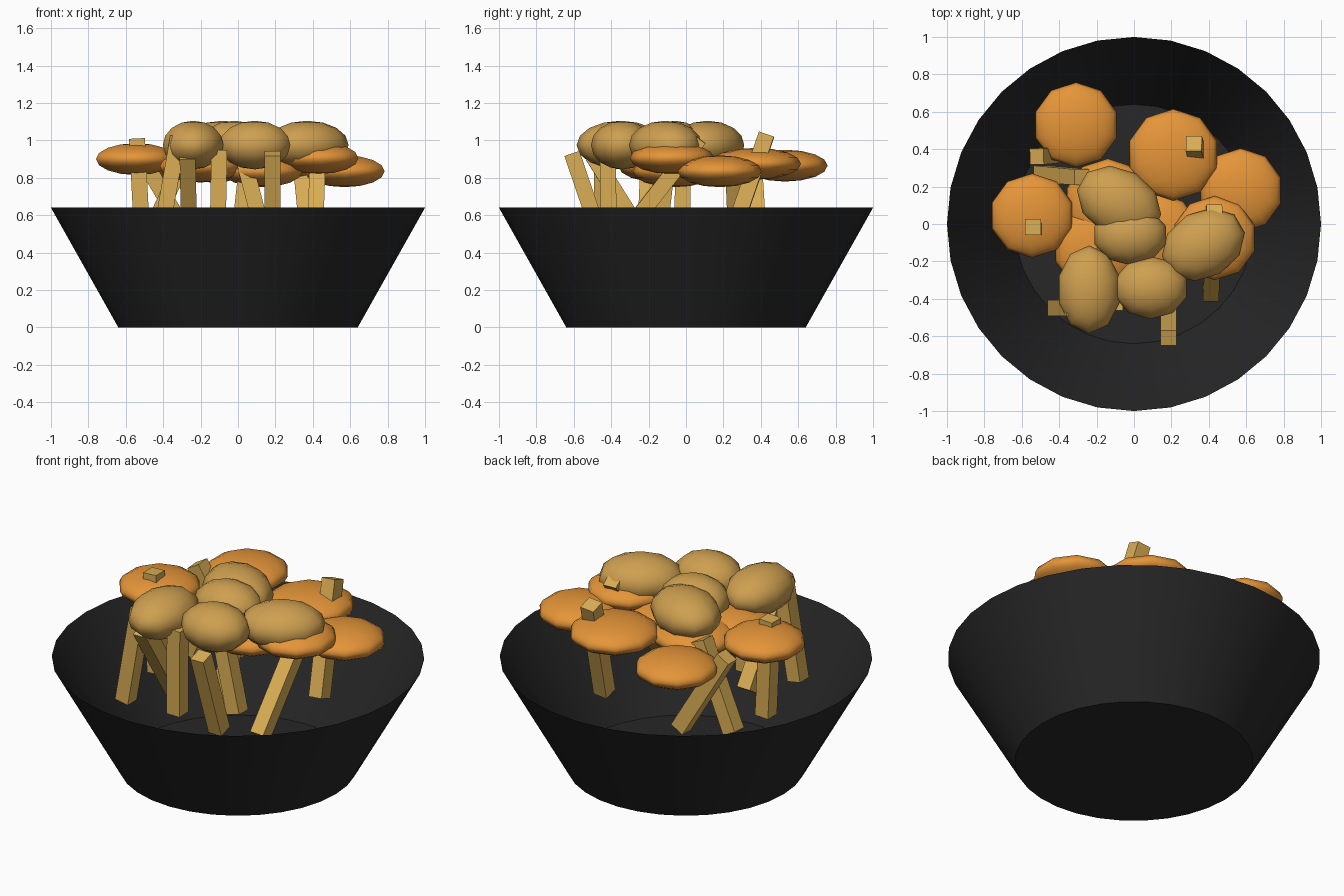
import bpy, bmesh, math
from mathutils import Vector, Matrix

if "Cube" in bpy.data.objects:
    bpy.data.objects.remove(bpy.data.objects["Cube"])


def material(name, rgb):
    m = bpy.data.materials.new(name)
    m.diffuse_color = (*rgb, 1)
    m.use_nodes = True
    m.node_tree.nodes["Principled BSDF"].inputs["Base Color"].default_value = m.diffuse_color
    return m


DARK = material("bowl_black", (0.02, 0.02, 0.02))
ORANGE = material("orange_crust", (0.78, 0.30, 0.04))
TAN = material("tan_crust", (0.62, 0.35, 0.08))
YELLOW = material("fry_yellow", (0.70, 0.42, 0.09))


def add(name, bm, mat, smooth=None):
    me = bpy.data.meshes.new(name)
    bm.to_mesh(me)
    bm.free()
    me.materials.append(mat)
    ob = bpy.data.objects.new(name, me)
    bpy.context.collection.objects.link(ob)
    if smooth is not None:
        bpy.ops.object.select_all(action='DESELECT')
        ob.select_set(True)
        bpy.context.view_layer.objects.active = ob
        bpy.ops.object.shade_smooth_by_angle(angle=math.radians(smooth))
    return ob


def ellipsoid(name, loc, radii, rot, mat):
    bm = bmesh.new()
    bmesh.ops.create_uvsphere(bm, u_segments=10, v_segments=8, radius=1)
    ob = add(name, bm, mat, 70)
    ob.location, ob.scale = loc, radii
    ob.rotation_euler.z = math.radians(rot)


def fry(name, bottom, top, w=0.085):
    a, b = Vector(bottom), Vector(top)
    d = (b - a).normalized()
    y = (Vector((0, 1, 0)) - d * d.y).normalized()
    x = y.cross(d)
    bm = bmesh.new()
    bmesh.ops.create_cube(bm, size=1)
    ob = add(name, bm, YELLOW)
    frame = Matrix((x, y, d)).transposed().to_4x4()
    ob.matrix_world = (Matrix.Translation((a + b) / 2) @ frame
                       @ Matrix.Diagonal((w, w, (b - a).length, 1)))


# Bowl: open thin-walled frustum with a floor
bm = bmesh.new()
bmesh.ops.create_cone(bm, cap_ends=True, segments=32, radius1=0.64, radius2=1.0,
                      depth=0.64, matrix=Matrix.Translation((0, 0, 0.32)))
bmesh.ops.delete(bm, geom=[f for f in bm.faces if f.normal.z > 0.9], context='FACES_ONLY')
add("bowl", bm, DARK, 30)

# Flat orange patties: x, y, z, radius
patties = [(-.31, .53, .865, .227), (-.545, .045, .90, .225), (.21, .37, .875, .245),
           (.57, .18, .835, .225), (-.14, .12, .86, .23), (.43, -.075, .905, .225),
           (-.2, -.13, .86, .23), (.13, -.06, .835, .225)]
for i, (x, y, z, r) in enumerate(patties):
    ellipsoid(f"patty_{i}", (x, y, z), (r, r, .085), 0, ORANGE)

# Rounded tan nuggets: x, y, radius x, radius y, turn
nuggets = [(-.08, .115, .24, .18, -30), (-.02, -.06, .2, .16, 0), (-.24, -.35, .17, .235, 0),
           (.09, -.34, .2, .168, 0), (.37, -.11, .235, .18, 30)]
for i, (x, y, rx, ry, a) in enumerate(nuggets):
    ellipsoid(f"nugget_{i}", (x, y, .975), (rx, ry, .13), a, TAN)

# Fries standing in the bowl: bottom point, top point
fries = [((.185, -.44, .43), (.185, -.61, .93)), ((.41, -.38, .43), (.43, .07, 1.01)),
         ((.38, .22, .42), (.32, .43, 1.03)), ((-.51, -.02, .43), (-.54, -.015, 1.01)),
         ((-.24, .39, .44), (-.52, .36, .92)), ((-.5, .27, .44), (-.28, .25, .92)),
         ((-.42, -.45, .45), (-.32, -.45, 1.02)), ((-.26, -.2, .44), (-.27, -.5, .92)),
         ((-.11, -.41, .44), (-.1, -.42, .95)), ((0, -.15, .44), (.05, -.1, .88)),
         ((.15, -.22, .44), (.03, -.2, .9))]
for i, (b, t) in enumerate(fries):
    fry(f"fry_{i}", b, t)
